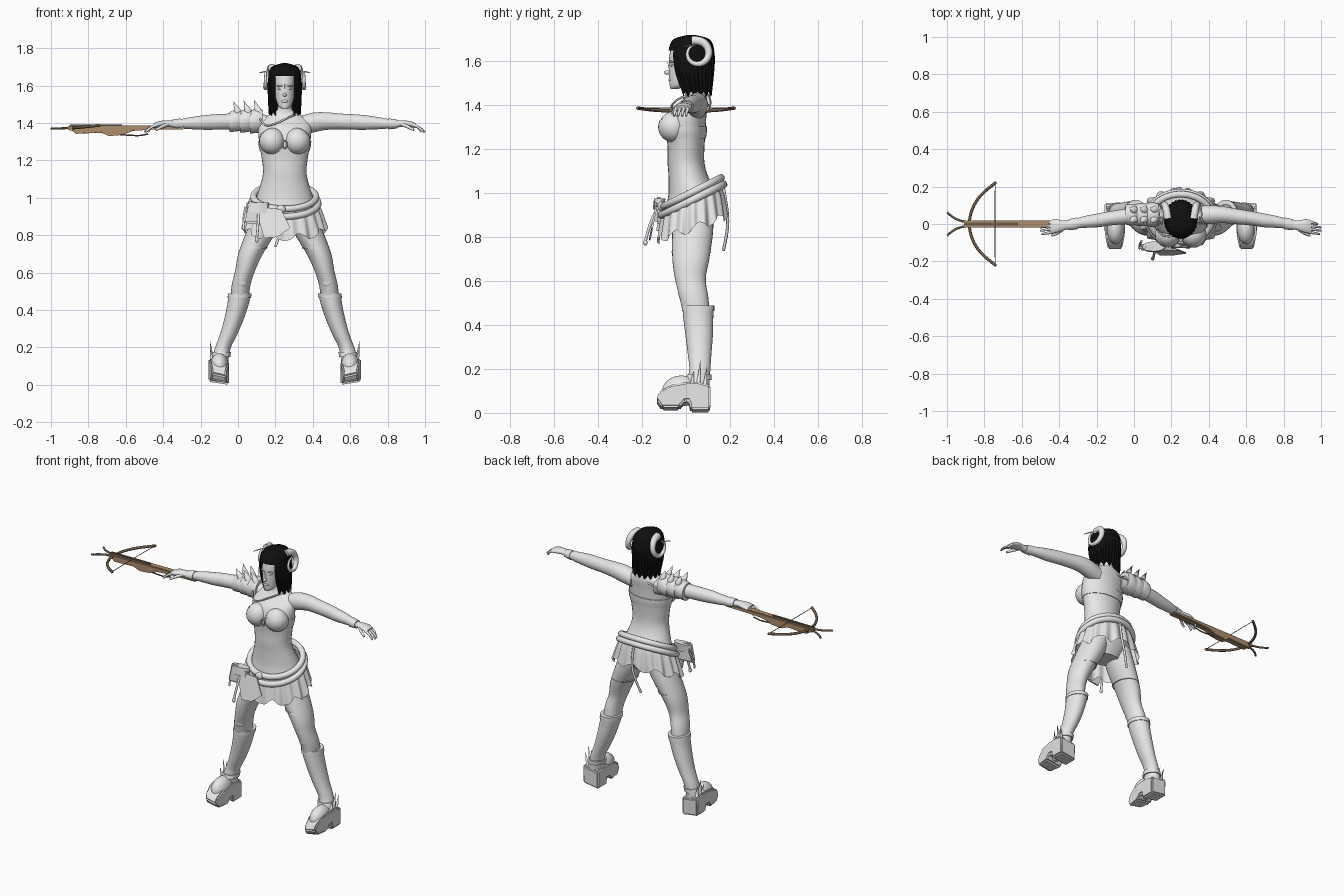
import bpy, bmesh, math
from mathutils import Vector

cube = bpy.data.objects.get("Cube")
if cube:
    bpy.data.objects.remove(cube)

BODY_X = 0.25          # the figure stands to one side of the weapon
SIDES = (("left", 1), ("right", -1))


def material(name, rgb):
    mat = bpy.data.materials.new(name)
    mat.use_nodes = True
    mat.diffuse_color = (*rgb, 1)
    mat.node_tree.nodes["Principled BSDF"].inputs["Base Color"].default_value = (*rgb, 1)
    return mat


pale = material("pale_grey", (0.8, 0.8, 0.8))
black = material("hair_black", (0.005, 0.005, 0.005))
wood = material("brown_wood", (0.42, 0.27, 0.15))
dark_wood = material("dark_wood", (0.16, 0.11, 0.07))


def finish(name, bm, mat, offset=BODY_X, sharp=0.8):
    bmesh.ops.recalc_face_normals(bm, faces=bm.faces)
    mesh = bpy.data.meshes.new(name)
    bm.to_mesh(mesh)
    bm.free()
    mesh.materials.append(mat)
    for poly in mesh.polygons:
        poly.use_smooth = True
    mesh.set_sharp_from_angle(angle=sharp)
    obj = bpy.data.objects.new(name, mesh)
    obj.location.x = offset
    bpy.context.collection.objects.link(obj)
    return obj


def smooth_rings(rings, steps):
    """Catmull-Rom interpolation between the given cross-sections."""
    out = []
    for i in range(len(rings) - 1):
        p0, p1 = rings[max(i - 1, 0)], rings[i]
        p2, p3 = rings[i + 1], rings[min(i + 2, len(rings) - 1)]
        for k in range(steps):
            t = k / steps
            out.append([b + t * (c - a + t * (2*a - 5*b + 4*c - d + t * (3*(b - c) + d - a))) / 2
                        for a, b, c, d in zip(p0, p1, p2, p3)])
    return out + [list(rings[-1])]


def loft(name, rings, mat=pale, axis="z", side=1, n=28, steps=4, gap=0, caps=True,
         ripple=0, waves=0, shear=0, jag=0):
    """Skin ellipses (x, y, z, radius a, radius b); gap leaves an opening at the front."""
    bm = bmesh.new()
    rows = []
    sections = smooth_rings(rings, steps)
    for r, (x, y, z, ra, rb) in enumerate(sections):
        low = r / (len(sections) - 1)
        row = []
        for k in range(n + (1 if gap else 0)):
            a = -math.pi / 2 + gap + (math.tau - 2 * gap) * k / n
            f = 1 + ripple * low ** 0.5 * math.cos(waves * a)
            u, v = ra * math.cos(a) * f, rb * math.sin(a) * f
            p = (x + u, y + v, z) if axis == "z" else (x, y + u, z + v)
            drop = shear * p[1] + jag * low ** 4 * math.sin(waves * a * 0.5)
            row.append(bm.verts.new((side * p[0], p[1], p[2] + drop)))
        rows.append(row)
    for lower, upper in zip(rows, rows[1:]):
        for k in range(n):
            j = (k + 1) % len(lower)
            bm.faces.new((lower[k], lower[j], upper[j], upper[k]))
    if caps and not gap:
        bm.faces.new(rows[0])
        bm.faces.new(rows[-1])
    return finish(name, bm, mat)


def tube(name, points, radius, mat=pale, offset=BODY_X, tip=1.0, closed=False):
    curve = bpy.data.curves.new(name, "CURVE")
    curve.dimensions = "3D"
    curve.bevel_depth = radius
    curve.bevel_resolution = 3
    curve.use_fill_caps = True
    spline = curve.splines.new("NURBS")
    spline.points.add(len(points) - 1)
    for i, p in enumerate(points):
        spline.points[i].co = (*p, 1)
        spline.points[i].radius = 1 + (tip - 1) * i / (len(points) - 1)
    spline.order_u = 3
    spline.use_endpoint_u = not closed
    spline.use_cyclic_u = closed
    spline.resolution_u = 6
    curve.materials.append(mat)
    obj = bpy.data.objects.new(name, curve)
    obj.location.x = offset
    bpy.context.collection.objects.link(obj)


def ball(name, center, size, mat=pale, cut=None):
    bm = bmesh.new()
    bmesh.ops.create_uvsphere(bm, u_segments=24, v_segments=16, radius=1)
    for v in bm.verts:
        v.co = Vector(center) + Vector(a * b for a, b in zip(v.co, size))
    if cut:    # trim away everything above a slanted neckline
        bmesh.ops.bisect_plane(bm, geom=bm.verts[:] + bm.edges[:] + bm.faces[:],
                               plane_co=cut[0], plane_no=cut[1], clear_outer=True)
    return finish(name, bm, mat)


def spike(name, base, tip, radius):
    bm = bmesh.new()
    base, tip = Vector(base), Vector(tip)
    way = tip - base
    bmesh.ops.create_cone(bm, cap_ends=True, segments=10, radius1=radius, radius2=0, depth=way.length)
    turn = way.to_track_quat("Z", "Y")
    for v in bm.verts:
        v.co = turn @ v.co + (base + tip) / 2
    finish(name, bm, pale)


def extrude(name, outline, axis, center, half, mat, offset, bevel):
    """Extrude a side outline along x or y and round its edges."""
    bm = bmesh.new()
    place = (lambda u, w, t: (t, u, w)) if axis == "x" else (lambda u, w, t: (u, t, w))
    verts = [bm.verts.new(place(u, w, center - half)) for u, w in outline]
    face = bm.faces.new(verts)
    moved = bmesh.ops.extrude_face_region(bm, geom=[face])["geom"]
    step = Vector(place(0, 0, 2 * half))
    bmesh.ops.translate(bm, vec=step, verts=[g for g in moved if isinstance(g, bmesh.types.BMVert)])
    bmesh.ops.bevel(bm, geom=bm.edges[:], offset=bevel, segments=2, affect="EDGES", clamp_overlap=True)
    return finish(name, bm, mat, offset)


# Torso, neck and head
loft("torso", [(0, .03, .84, .09, .07), (0, .03, .93, .16, .115), (0, .03, 1, .152, .11),
               (0, .01, 1.08, .127, .09), (0, 0, 1.14, .116, .084), (0, 0, 1.21, .123, .084),
               (0, 0, 1.29, .136, .09), (0, .01, 1.36, .142, .083), (0, .035, 1.41, .135, .062),
               (0, .043, 1.44, .09, .05), (0, .04, 1.465, .045, .042), (0, .033, 1.5, .037, .04),
               (0, .02, 1.55, .04, .045)])
loft("head", [(0, -.055, 1.474, .012, .015), (0, -.037, 1.49, .034, .037), (0, -.015, 1.53, .048, .062),
              (0, .005, 1.58, .057, .083), (0, .015, 1.63, .061, .09), (0, .02, 1.68, .055, .08),
              (0, .02, 1.708, .02, .03)])
spike("nose", (0, -.07, 1.548), (0, -.088, 1.61), .004)
ball("nose_tip", (0, -.084, 1.55), (.009, .016, .01))
ball("lips", (0, -.071, 1.516), (.018, .009, .008))

# Hair: a ridged cap over a curtain that leaves the face open
loft("hair_cap", [(0, .025, 1.65, .087, .104), (0, .025, 1.68, .08, .096), (0, .025, 1.705, .06, .075),
                  (0, .025, 1.72, .012, .02)], black, n=120, ripple=.02, waves=30)
loft("hair_curtain", [(0, .025, 1.67, .082, .098), (0, .025, 1.62, .089, .105), (0, .03, 1.54, .088, .095),
                      (0, .045, 1.45, .083, .07)], black, n=120, gap=.62, ripple=.04, waves=30, jag=.012)

# Top with two cups, band and centre ring
loft("top_band", [(0, 0, 1.25, .133, .091), (0, 0, 1.28, .14, .095), (0, .002, 1.305, .142, .094)])
ring = [(.012 * math.cos(a), -.105, 1.285 + .022 * math.sin(a)) for a in (i * math.tau / 10 for i in range(10))]
tube("top_ring", ring, .004, closed=True)

for label, s in SIDES:
    ball(label + "_breast", (s * .066, -.056, 1.305), (.066, .066, .068))
    ball(label + "_cup", (s * .067, -.057, 1.302), (.07, .07, .07),
         cut=((s * .067, 0, 1.33), (-s * .3, 0, 1)))
    ball(label + "_eye", (s * .024, -.063, 1.583), (.013, .008, .006))
    tube(label + "_brow", [(s * .01, -.074, 1.597), (s * .025, -.073, 1.603), (s * .042, -.058, 1.597)], .004)

    # Curled horns
    horn = []
    for i in range(13):
        t = i / 12
        a = math.radians(110 - 380 * t)
        r = .062 - .022 * t
        horn.append((s * (.068 + .035 * min(1, 2 * t)), .05 + r * math.cos(a), 1.637 + r * math.sin(a)))
    horn.append((s * .135, -.005, 1.668))
    tube(label + "_horn", horn, .022, tip=.1)

    # Arms, hands and bracelets
    loft(label + "_arm", [(.08, .045, 1.385, .048, .05), (.15, .05, 1.402, .05, .053), (.22, .05, 1.41, .045, .047),
                          (.3, .04, 1.408, .041, .042), (.38, .03, 1.405, .038, .041), (.44, .02, 1.402, .037, .038),
                          (.52, .01, 1.398, .031, .03), (.59, -.003, 1.394, .024, .02), (.63, -.008, 1.397, .027, .017),
                          (.67, -.011, 1.394, .037, .016), (.7, -.016, 1.386, .035, .013)], axis="x", side=s)
    loft(label + "_bracelet", [(.555, .003, 1.395, .032, .029), (.575, 0, 1.395, .031, .027),
                               (.6, -.004, 1.395, .029, .024)], axis="x", side=s)
    for j, reach in enumerate((.73, .748, .75, .742)):
        y = .01 - .018 * j
        tube(f"{label}_finger_{j}", [(s * .685, y, 1.389), (s * .715, y - .004, 1.383),
                                     (s * reach, y - .01, 1.352)], .009, tip=.6)
    tube(label + "_thumb", [(s * .63, -.025, 1.392), (s * .66, -.052, 1.38), (s * .69, -.062, 1.362)], .011, tip=.6)

    # Legs and stocking tops
    loft(label + "_leg", [(.085, .035, .92, .08, .09), (.125, .03, .82, .08, .093), (.183, .022, .7, .066, .084),
                          (.212, .02, .61, .053, .07), (.234, .035, .53, .05, .066), (.243, .05, .44, .048, .06)], side=s)
    loft(label + "_stocking_hem", [(.163, .025, .735, .073, .09), (.166, .024, .728, .073, .09)],
         side=s, steps=1)
    ball(label + "_knee", (s * .23, -.012, .55), (.032, .024, .035))

    # Boots: shaft, cuff, instep, platform sole and ankle spikes
    loft(label + "_boot", [(.241, .055, .48, .06, .071), (.25, .056, .43, .057, .068), (.272, .06, .35, .052, .062),
                           (.3, .062, .27, .046, .054), (.33, .063, .2, .042, .048), (.345, .055, .14, .045, .052),
                           (.35, .05, .09, .048, .055)], side=s)
    loft(label + "_boot_cuff", [(.24, .055, .488, .063, .074), (.243, .055, .465, .063, .074)], side=s, steps=1)
    loft(label + "_ankle_strap", [(.336, .06, .175, .049, .056), (.342, .055, .15, .051, .06)], side=s, steps=1)
    ball(label + "_instep", (s * .35, -.02, .1), (.05, .088, .07))
    sole = extrude(label + "_sole", [(.11, 0), (.112, .11), (.06, .125), (0, .125), (-.07, .112), (-.122, .08),
                                     (-.136, .045), (-.11, .01), (-.03, .01), (-.005, .04), (.012, .04), (.02, 0)],
                   "x", s * .352, .055, pale, BODY_X, .012)
    for v in sole.data.vertices:
        outward = s * v.co.x - .352
        v.co.x -= s * outward * max(0, -v.co.y - .05) * 4
        v.co.z += .15 * (outward + .055)
    for y, top in ((.025, .2), (.055, .24), (.085, .21)):
        spike(label + "_boot_spike", (s * .385, y, .11), (s * .4, y + .01, top), .012)

# Tilted belt and pleated skirt
for name, z, grow in (("upper_belt", 1.005, 0), ("lower_belt", .97, .012)):
    loop = []
    for i in range(24):
        a = math.tau * i / 24
        y = .03 + (.13 + grow) * math.sin(a)
        loop.append(((.168 + grow) * math.cos(a), y, z + .5 * (y - .03)))
    tube(name, loop, .018, closed=True)
loft("skirt", [(0, .03, .99, .163, .125), (0, .03, .93, .19, .142), (0, .03, .83, .222, .158)],
     n=144, caps=False, ripple=.045, waves=18, shear=.35, jag=.018)

# Hip pouch, front cloth, hanging cords and buckle
pouch = extrude("hip_pouch", [(-.225, .865), (-.2, .985), (-.08, .965), (-.1, .86)], "y", -.125, .018, pale, BODY_X, .01)
loft("pouch_flap", [(-.145, -.125, .925, .062, .026), (-.145, -.12, .975, .06, .026)], steps=1)
cloth = extrude("front_cloth", [(-.16, .95), (-.02, .94), (.03, .84), (-.04, .79), (-.11, .785)],
                "y", -.135, .004, pale, BODY_X, .002)
for v in cloth.data.vertices:
    v.co.y -= (.94 - v.co.z) * .2
tube("front_cord", [(-.14, -.13, .93), (-.14, -.165, .87), (-.15, -.185, .78)], .007)
tube("side_cord", [(-.21, -.09, .95), (-.225, -.12, .88), (-.22, -.13, .83)], .006)
tube("back_cord", [(0, .165, 1.05), (.01, .19, .93), (-.02, .19, .82), (-.05, .17, .74)], .007)
ball("cord_tip", (-.15, -.185, .775), (.01, .01, .014))
ball("belt_buckle", (-.02, -.115, .94), (.024, .014, .022))

# Layered shoulder guard with spikes and a chest strap
for i in range(3):
    x = .12 + .055 * i
    r = .066 - .004 * i
    loft(f"shoulder_plate_{i}", [(x, .05, 1.412, r * .9, r * .9), (x + .03, .05, 1.413, r, r),
                                 (x + .065, .05, 1.405, r * .92, r * .92)], axis="x", side=-1)
    for y in (.025, .075):
        spike(f"shoulder_spike_{i}", (-x - .02, y, 1.46), (-x - .045, y * 1.5 - .025, 1.525 - .004 * i), .021)
tube("chest_strap", [(-.13, -.02, 1.42), (-.11, -.06, 1.38), (-.05, -.07, 1.395), (.02, -.04, 1.43),
                     (.07, .02, 1.45), (.02, .09, 1.42), (-.12, .1, 1.4)], .005)

# Crossbow: stock, rail, bow, string, fork and trigger
extrude("stock", [(-.91, 1.362), (-.91, 1.384), (-.29, 1.389), (-.29, 1.366), (-.47, 1.364), (-.56, 1.358),
                  (-.62, 1.336), (-.69, 1.33), (-.73, 1.348), (-.87, 1.342), (-.885, 1.36)],
        "y", 0, .02, wood, 0, .004)
extrude("rail", [(-.9, 1.384), (-.9, 1.391), (-.62, 1.393), (-.62, 1.386)], "y", 0, .007, dark_wood, 0, .001)
tube("bow", [(-.74, .22, 1.388), (-.81, .17, 1.38), (-.865, .09, 1.375), (-.885, 0, 1.373),
             (-.865, -.09, 1.375), (-.81, -.17, 1.38), (-.74, -.22, 1.388)], .008, dark_wood, 0)
tube("bow_string", [(-.742, .22, 1.388), (-.745, 0, 1.39), (-.742, -.22, 1.388)], .002, dark_wood, 0)
tube("trigger", [(-.63, 0, 1.338), (-.56, 0, 1.333), (-.52, 0, 1.332), (-.48, 0, 1.342)], .004, dark_wood, 0)
for label, s in SIDES:
    tube(label + "_fork", [(-.9, s * .012, 1.373), (-.96, s * .02, 1.371), (-.998, s * .062, 1.37)], .006, dark_wood, 0)
    ball(label + "_bow_tip", (-.742 - BODY_X, s * .22, 1.388), (.007, .007, .007), dark_wood)
